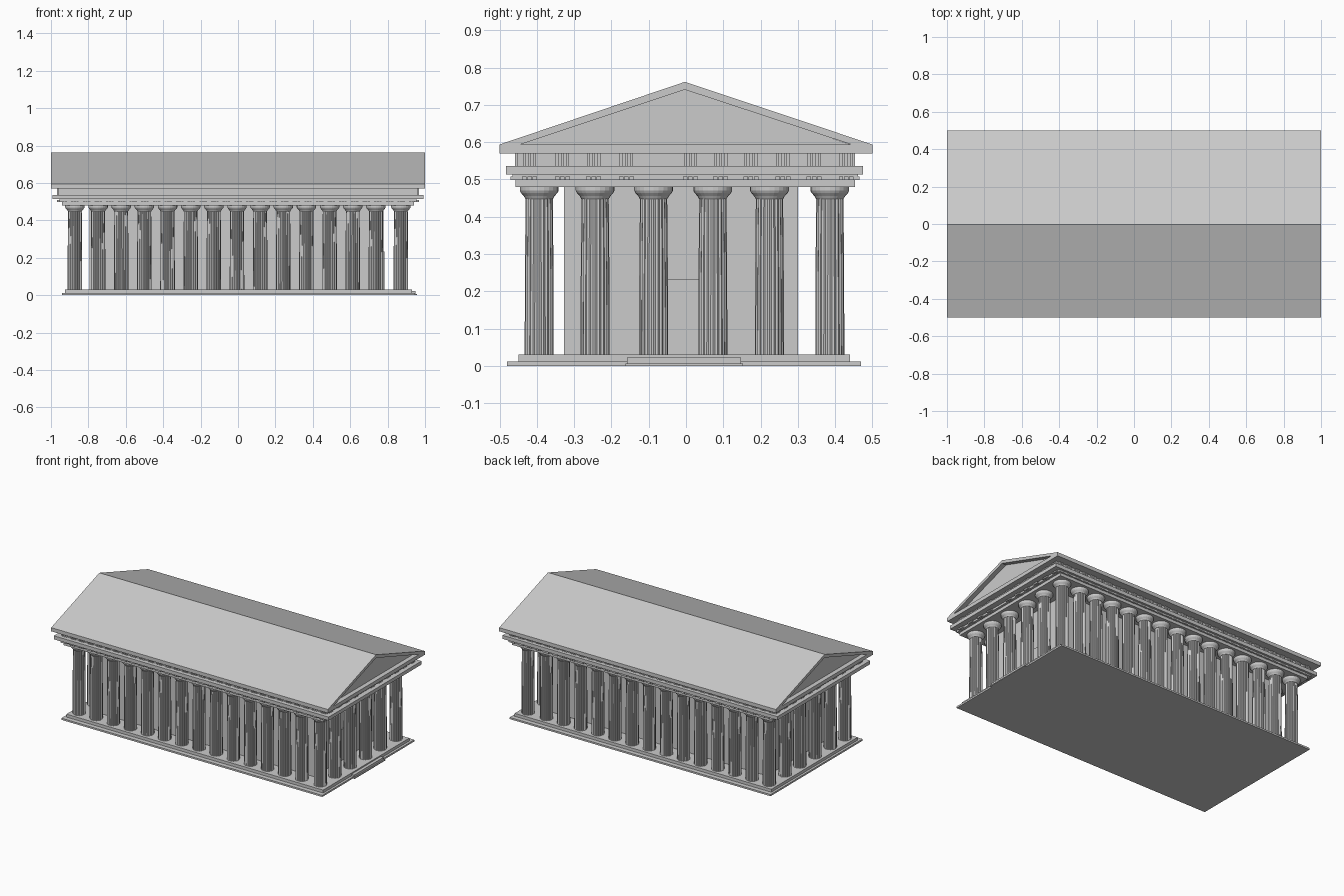
import bpy, bmesh
from math import cos, sin, pi

if "Cube" in bpy.data.objects:
    bpy.data.objects.remove(bpy.data.objects["Cube"])


def finish(name, bm):
    bmesh.ops.recalc_face_normals(bm, faces=bm.faces)
    me = bpy.data.meshes.new(name)
    bm.to_mesh(me)
    bm.free()
    ob = bpy.data.objects.new(name, me)
    bpy.context.collection.objects.link(ob)
    return ob


def add_box(bm, x0, x1, y0, y1, z0, z1):
    v = bmesh.ops.create_cube(bm, size=1)["verts"]
    for p in v:
        p.co.x = x1 if p.co.x > 0 else x0
        p.co.y = y1 if p.co.y > 0 else y0
        p.co.z = z1 if p.co.z > 0 else z0


def box(name, *dims):
    bm = bmesh.new()
    add_box(bm, *dims)
    return finish(name, bm)


def prism(name, profile, x0, x1):
    # extrude a (y, z) profile along x
    bm = bmesh.new()
    face = bm.faces.new([bm.verts.new((x0, y, z)) for y, z in profile])
    ext = bmesh.ops.extrude_face_region(bm, geom=[face])["geom"]
    bmesh.ops.translate(bm, vec=(x1 - x0, 0, 0),
                        verts=[g for g in ext if isinstance(g, bmesh.types.BMVert)])
    return finish(name, bm)


def rings(bm, profile, sides, flute=0.0):
    # stack of rings; odd vertices are pulled in to form flutes
    loops = []
    for r, z in profile:
        loops.append([bm.verts.new(((r - flute * (i % 2)) * cos(2 * pi * i / sides),
                                    (r - flute * (i % 2)) * sin(2 * pi * i / sides), z))
                      for i in range(sides)])
    for a, b in zip(loops, loops[1:]):
        for i in range(sides):
            j = (i + 1) % sides
            bm.faces.new((a[i], a[j], b[j], b[i]))
    bm.faces.new(loops[0][::-1])
    bm.faces.new(loops[-1])


# stepped base and entrance steps
box("base_lower", -0.94, 0.945, -0.48, 0.47, 0, 0.011)
box("base_upper", -0.925, 0.93, -0.45, 0.44, 0.011, 0.03)
box("entrance_step_lower", 0.9, 0.957, -0.163, 0.153, 0, 0.006)
box("entrance_step_upper", 0.9, 0.95, -0.158, 0.147, 0.006, 0.022)

# inner chamber and door
box("chamber", -0.795, 0.778, -0.327, 0.30, 0.03, 0.48)
box("door", 0.77, 0.783, -0.075, 0.06, 0.03, 0.233)

# columns: fluted shaft and flared capital, one shared mesh
bm = bmesh.new()
rings(bm, [(0.039, 0.03), (0.0385, 0.24), (0.0365, 0.452)], 40, 0.003)
rings(bm, [(0.037, 0.448), (0.041, 0.455), (0.049, 0.464), (0.052, 0.470), (0.052, 0.48)], 24)
column = finish("column", bm)
xs = [-0.872 + 0.1238 * i for i in range(14)] + [0.871]
ys = [-0.394, -0.244, -0.087, 0.072, 0.224, 0.386]
spots = [(x, y) for x in xs for y in (ys[0], ys[-1])]
spots += [(x, y) for x in (xs[0], xs[-1]) for y in ys[1:-1]]
for n, (x, y) in enumerate(spots):
    ob = column if n == 0 else column.copy()
    if n:
        bpy.context.collection.objects.link(ob)
    ob.location = (x, y, 0)

# entablature bands
box("architrave", -0.94, 0.94, -0.458, 0.453, 0.48, 0.50)
box("architrave_cap", -0.955, 0.955, -0.466, 0.461, 0.50, 0.513)
box("cornice", -0.993, 0.993, -0.483, 0.475, 0.513, 0.536)
box("frieze", -0.96, 0.96, -0.452, 0.447, 0.536, 0.57)

# repeated frieze bars and small blocks under the cornice
bars, blocks = bmesh.new(), bmesh.new()
end_ys = [-0.42, -0.332, -0.248, -0.16, 0.012, 0.093, 0.174, 0.26, 0.344, 0.43]
side_xs = [-0.934 + 0.0623 * i for i in range(31)]
for y in end_ys:
    for o in (-0.014, 0, 0.014):
        for s in (-1, 1):
            add_box(bars, *sorted((s * 0.95, s * 0.967)), y + o - 0.004, y + o + 0.004, 0.536, 0.57)
            add_box(blocks, *sorted((s * 0.93, s * 0.968)), y + o - 0.006, y + o + 0.006, 0.499, 0.508)
for x in side_xs:
    for o in (-0.014, 0, 0.014):
        for a, b, c in ((-0.459, -0.44, -0.471), (0.454, 0.44, 0.466)):
            add_box(bars, x + o - 0.004, x + o + 0.004, *sorted((a, b)), 0.536, 0.57)
            add_box(blocks, x + o - 0.006, x + o + 0.006, *sorted((c, b)), 0.499, 0.508)
finish("frieze_bars", bars)
finish("cornice_blocks", blocks)

# roof: eave slab, sloping shell and recessed gable infill
box("eave_slab", -1, 1, -0.5, 0.5, 0.57, 0.594)
prism("roof_shell", [(-0.5, 0.594), (-0.003, 0.762), (0.5, 0.594),
                     (0.443, 0.594), (-0.003, 0.741), (-0.445, 0.594)], -1, 1)
prism("gable_infill", [(-0.447, 0.593), (0.445, 0.593), (-0.003, 0.743)], -0.97, 0.97)
